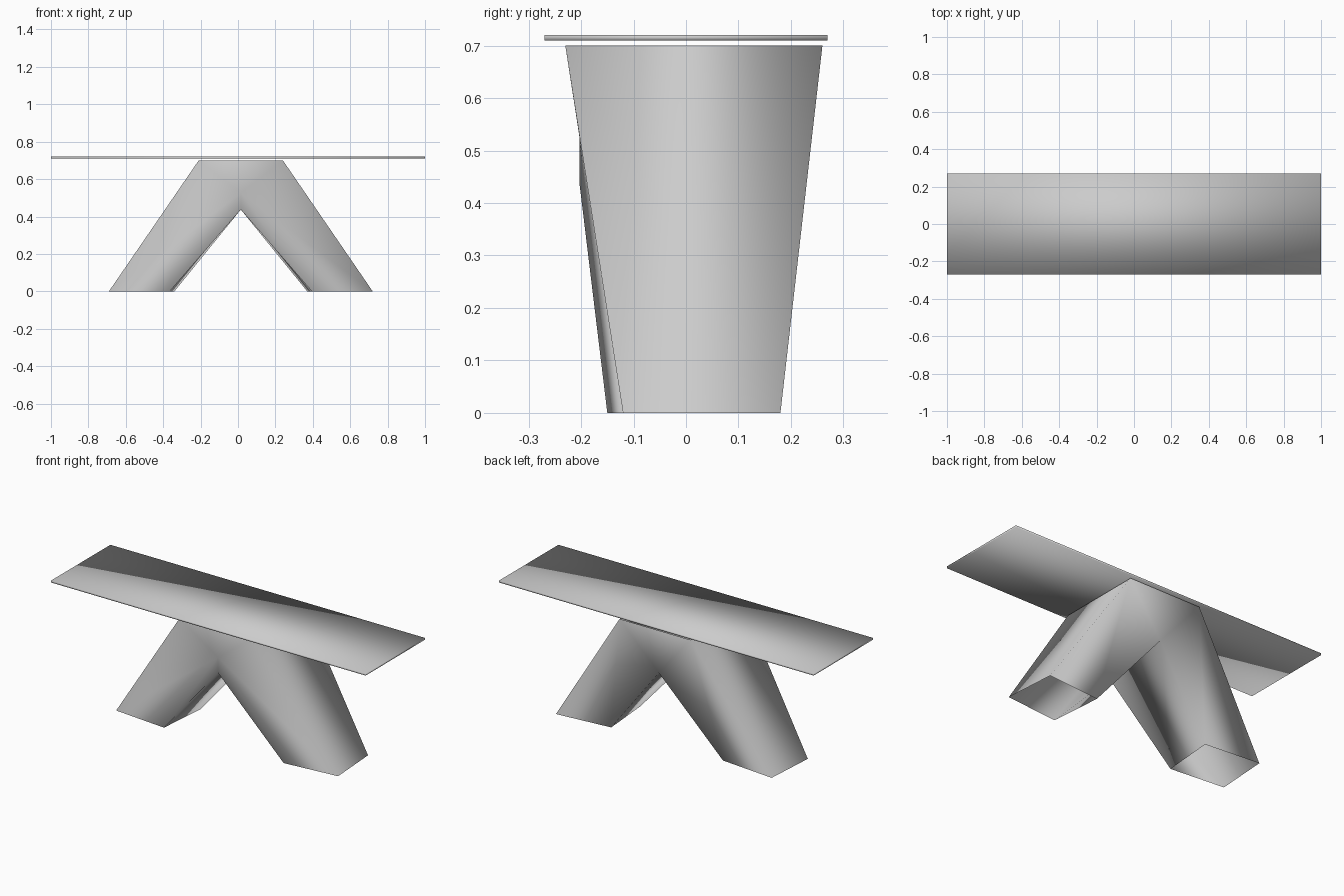
import bpy, bmesh
from mathutils import Vector

if "Cube" in bpy.data.objects:
    bpy.data.objects.remove(bpy.data.objects["Cube"])

CX = 0.015  # symmetry plane of the folded base


def finish(name, bm):
    bmesh.ops.remove_doubles(bm, verts=bm.verts, dist=0.0005)
    bmesh.ops.recalc_face_normals(bm, faces=bm.faces)
    for f in bm.faces:
        f.smooth = True
    me = bpy.data.meshes.new(name)
    bm.to_mesh(me)
    bm.free()
    ob = bpy.data.objects.new(name, me)
    bpy.context.collection.objects.link(ob)
    return ob


# Table top: thin slab
bm = bmesh.new()
bmesh.ops.create_cube(bm, size=1)
bmesh.ops.scale(bm, vec=(2.0, 0.54, 0.01), verts=bm.verts)
bmesh.ops.translate(bm, vec=(0, 0, 0.715), verts=bm.verts)
finish("table_top", bm)

# Folded base: key points of one half, x measured from the symmetry plane
P = {
    "top_front": (0.225, -0.23, 0.70),
    "top_back": (0.225, 0.26, 0.70),
    "ridge": (0.0, -0.203, 0.525),
    "arch_front": (0.0, -0.203, 0.437),
    "arch_back": (0.0, 0.225, 0.437),
    "foot_in_front": (0.38, -0.15, 0.0),
    "foot_out_front": (0.705, -0.12, 0.0),
    "foot_out_back": (0.685, 0.18, 0.0),
    "foot_in_back": (0.355, 0.15, 0.0),
}
LEG = [
    ("top_front", "ridge", "foot_out_front"),            # upper front
    ("ridge", "arch_front", "foot_in_front"),            # lower front
    ("ridge", "foot_in_front", "foot_out_front"),
    ("top_front", "foot_out_front", "foot_out_back"),    # outer side
    ("top_front", "foot_out_back", "top_back"),
    ("top_back", "foot_out_back", "foot_in_back"),       # back
    ("top_back", "foot_in_back", "arch_back"),
    ("arch_back", "foot_in_back", "foot_in_front"),      # inner side
    ("arch_back", "foot_in_front", "arch_front"),
]

bm = bmesh.new()


def point(key, side):
    x, y, z = P[key]
    return bm.verts.new(Vector((CX + side * x, y, z)))


# Both legs
for side in (1, -1):
    for tri in LEG:
        bm.faces.new([point(k, side) for k in tri])

# Centre gussets joining the legs at front and back
for top, low in (("top_front", "ridge"), ("top_back", "arch_back")):
    bm.faces.new([point(top, 1), point(top, -1), point(low, 1)])
finish("folded_base", bm)
